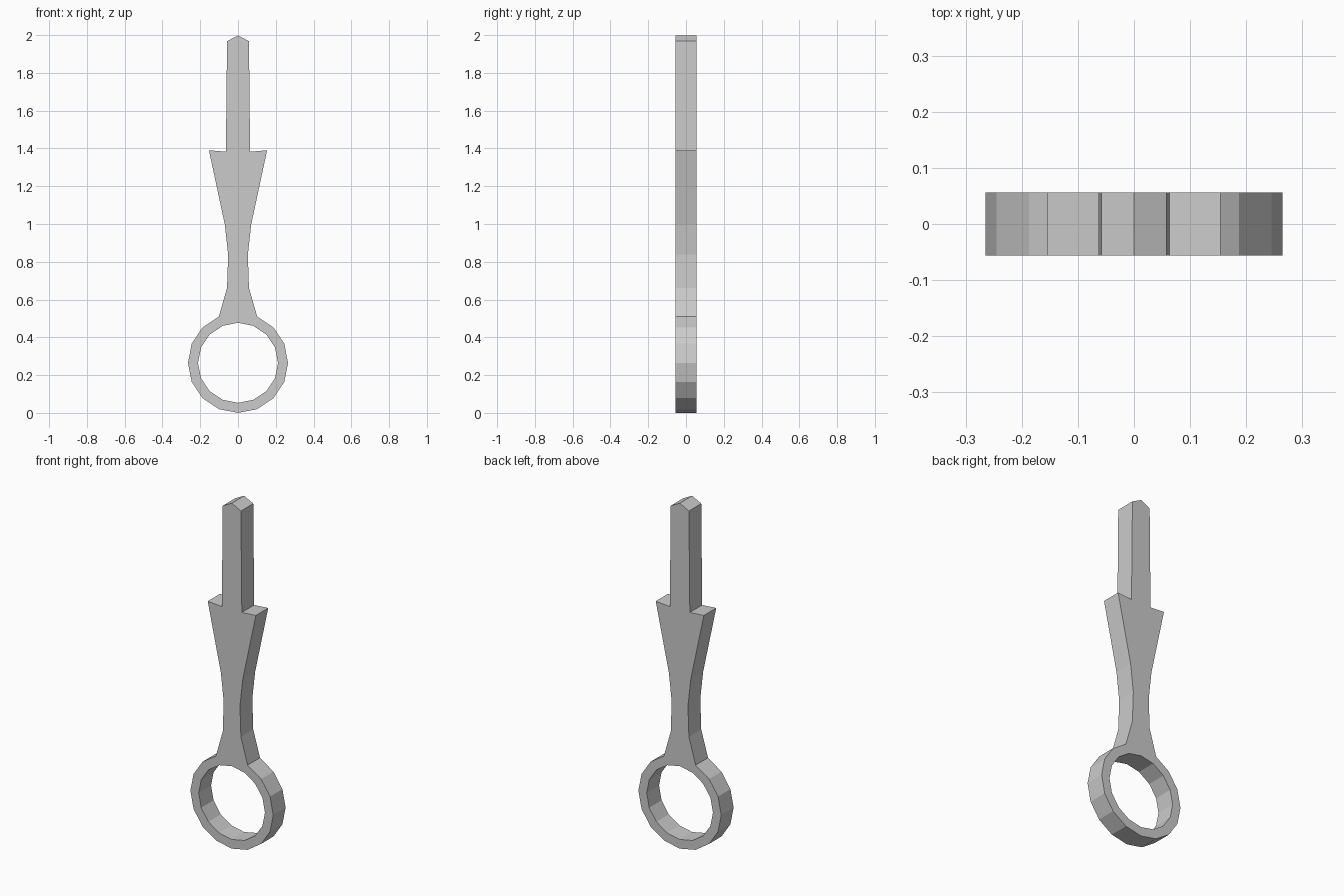
import bpy, bmesh
from math import sin, cos, pi

cube = bpy.data.objects.get("Cube")
if cube:
    bpy.data.objects.remove(cube, do_unlink=True)

SIDES = 16
OUTER, INNER, CENTRE_Z = 0.265, 0.212, 0.267
HALF_DEPTH = 0.0565

# Right half of the shank, from the ring up to just below the tip
SHANK = [(0.058, 0.664), (0.052, 0.84), (0.07, 1.0),
         (0.154, 1.392), (0.064, 1.385), (0.058, 1.97)]
TIP_Z = 2.0

metal = bpy.data.materials.new("grey_metal")
metal.use_nodes = True
grey = (0.6, 0.6, 0.6, 1)
metal.diffuse_color = grey
metal.node_tree.nodes["Principled BSDF"].inputs["Base Color"].default_value = grey

bm = bmesh.new()


def point(x, z):
    return bm.verts.new((x, -HALF_DEPTH, z))


def circle(radius):
    return [point(radius * cos(2 * pi * i / SIDES),
                  CENTRE_Z + radius * sin(2 * pi * i / SIDES)) for i in range(SIDES)]


# Ring handle: flat band of quads
outer, inner = circle(OUTER), circle(INNER)
for i in range(SIDES):
    j = (i + 1) % SIDES
    bm.faces.new((outer[i], outer[j], inner[j], inner[i]))

# Shank with shoulders and pointed pin, sharing the ring's top corners
top = SIDES // 4
right = [point(x, z) for x, z in SHANK]
left = [point(-x, z) for x, z in reversed(SHANK)]
bm.faces.new([outer[top - 1]] + right + [point(0, TIP_Z)] + left
             + [outer[top + 1], outer[top]])

# Thickness
result = bmesh.ops.extrude_face_region(bm, geom=bm.faces[:], use_keep_orig=True)
back = [g for g in result["geom"] if isinstance(g, bmesh.types.BMVert)]
bmesh.ops.translate(bm, verts=back, vec=(0, 2 * HALF_DEPTH, 0))
bmesh.ops.recalc_face_normals(bm, faces=bm.faces[:])

# Stand on the ground
bmesh.ops.translate(bm, verts=bm.verts[:], vec=(0, 0, -min(v.co.z for v in bm.verts)))

mesh = bpy.data.meshes.new("ring_handled_pin")
bm.to_mesh(mesh)
bm.free()
mesh.materials.append(metal)
bpy.context.collection.objects.link(bpy.data.objects.new("ring_handled_pin", mesh))
